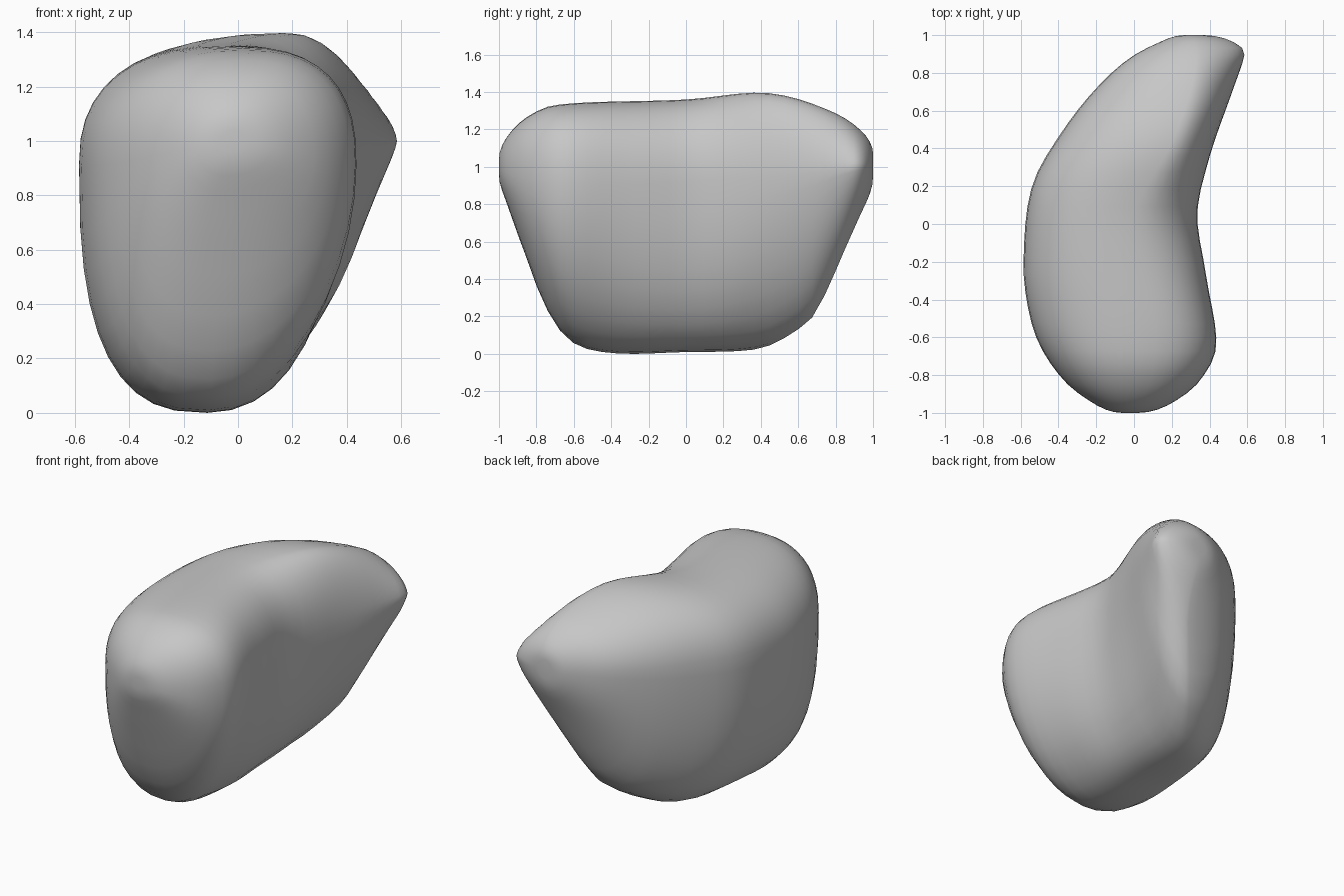
import bpy
import bmesh
from math import asin, sin, cos, pi

default_cube = bpy.data.objects.get("Cube")
if default_cube:
    bpy.data.objects.remove(default_cube, do_unlink=True)

RING_SIDES = 40
STATIONS = 34


def profile(*points):
    """Return a smooth function through (y, value) points, eased towards both ends."""
    ts = [asin(y) for y, value in points]
    vs = [value for y, value in points]
    last = len(points) - 1

    def slope(i):
        a, b = max(i - 1, 0), min(i + 1, last)
        return (vs[b] - vs[a]) / (ts[b] - ts[a])

    def evaluate(t):
        i = 0
        while i < last - 1 and t > ts[i + 1]:
            i += 1
        span = ts[i + 1] - ts[i]
        u = (t - ts[i]) / span
        rise = vs[i + 1] - vs[i]
        start, end = slope(i) * span, slope(i + 1) * span
        return vs[i] + u * (start + u * (3 * rise - 2 * start - end
                                         + u * (start + end - 2 * rise)))
    return evaluate


# Bean-shaped plan outline
outer_side = profile((-1, -.06), (-.94, -.23), (-.84, -.36), (-.64, -.5), (-.45, -.56),
                     (-.2, -.585), (.2, -.54), (.49, -.38), (.78, -.14),
                     (.9, .01), (.96, .13), (1, .27))
inner_side = profile((-1, .02), (-.93, .23), (-.84, .34), (-.65, .435), (-.26, .38),
                     (.05, .335), (.32, .39), (.7, .52), (.9, .585), (.95, .55), (1, .37))

# Side outline
crown = profile((-1, 1.04), (-.95, 1.17), (-.86, 1.26), (-.7, 1.33), (0, 1.36),
                (.43, 1.395), (.77, 1.3), (.94, 1.19), (1, 1.07))
base = profile((-1, .96), (-.96, .81), (-.87, .56), (-.75, .25), (-.62, .07), (-.4, .005),
               (0, .01), (.34, .02), (.48, .06), (.68, .2), (.74, .31), (.85, .56),
               (.94, .76), (1, .95))

# Where each cross-section is highest, lowest and widest
crown_x = profile((-1, -.02), (-.6, .02), (0, -.02), (.45, .21), (.8, .32), (1, .32))
base_x = profile((-1, -.03), (-.6, -.1), (.3, -.1), (.5, 0), (.74, .18), (.88, .3), (1, .32))
widest_z = profile((-1, 1), (-.6, .91), (.5, .95), (.9, 1), (1, 1.01))

# How full each quarter of the cross-section is
upper_inner = profile((-1, 2), (-.6, 2.55), (0, 2.2), (.5, 2), (.9, 1.6), (1, 1.8))
lower_inner = profile((-1, 2.2), (-.85, 2), (-.5, 1.9), (0, 2.4), (.5, 1.75), (.9, 1.4), (1, 1.8))
upper_outer = profile((-1, 2), (-.6, 2.35), (.4, 2.35), (1, 2))
lower_outer = profile((-1, 2.1), (-.7, 2.7), (.4, 2.55), (1, 2))


def section(t):
    """Egg-shaped ring made of four superellipse quarters."""
    upper = (crown_x, crown, upper_inner, upper_outer)
    lower = (base_x, base, lower_inner, lower_outer)
    ring = []
    for k in range(RING_SIDES):
        c, s = cos(2 * pi * k / RING_SIDES), sin(2 * pi * k / RING_SIDES)
        end_x, end_z, inner, outer = upper if s > 0 else lower
        side, fullness = (inner_side, inner) if c > 0 else (outer_side, outer)
        power = 2 / fullness(t)
        x = end_x(t) + (side(t) - end_x(t)) * abs(c) ** power
        z = widest_z(t) + (end_z(t) - widest_z(t)) * abs(s) ** power
        ring.append((x, sin(t), z))
    return ring


# Boulder body lofted from front to back
bm = bmesh.new()
rings = []
for i in range(STATIONS + 1):
    t = pi * (i / STATIONS - .5)
    rings.append([bm.verts.new(co) for co in section(t)])
for front, back in zip(rings, rings[1:]):
    for k in range(RING_SIDES):
        n = (k + 1) % RING_SIDES
        bm.faces.new((front[k], front[n], back[n], back[k]))
bm.faces.new(rings[0])
bm.faces.new(rings[-1])
bmesh.ops.recalc_face_normals(bm, faces=bm.faces)

mesh = bpy.data.meshes.new("boulder")
bm.to_mesh(mesh)
bm.free()
boulder = bpy.data.objects.new("boulder", mesh)
bpy.context.collection.objects.link(boulder)

# Stone colour
stone = bpy.data.materials.new("stone_grey")
stone.use_nodes = True
colour = (.57, .57, .57, 1)
stone.diffuse_color = colour
stone.node_tree.nodes["Principled BSDF"].inputs["Base Color"].default_value = colour
mesh.materials.append(stone)

bpy.context.view_layer.objects.active = boulder
boulder.select_set(True)
bpy.ops.object.shade_smooth_by_angle(angle=pi / 3)
